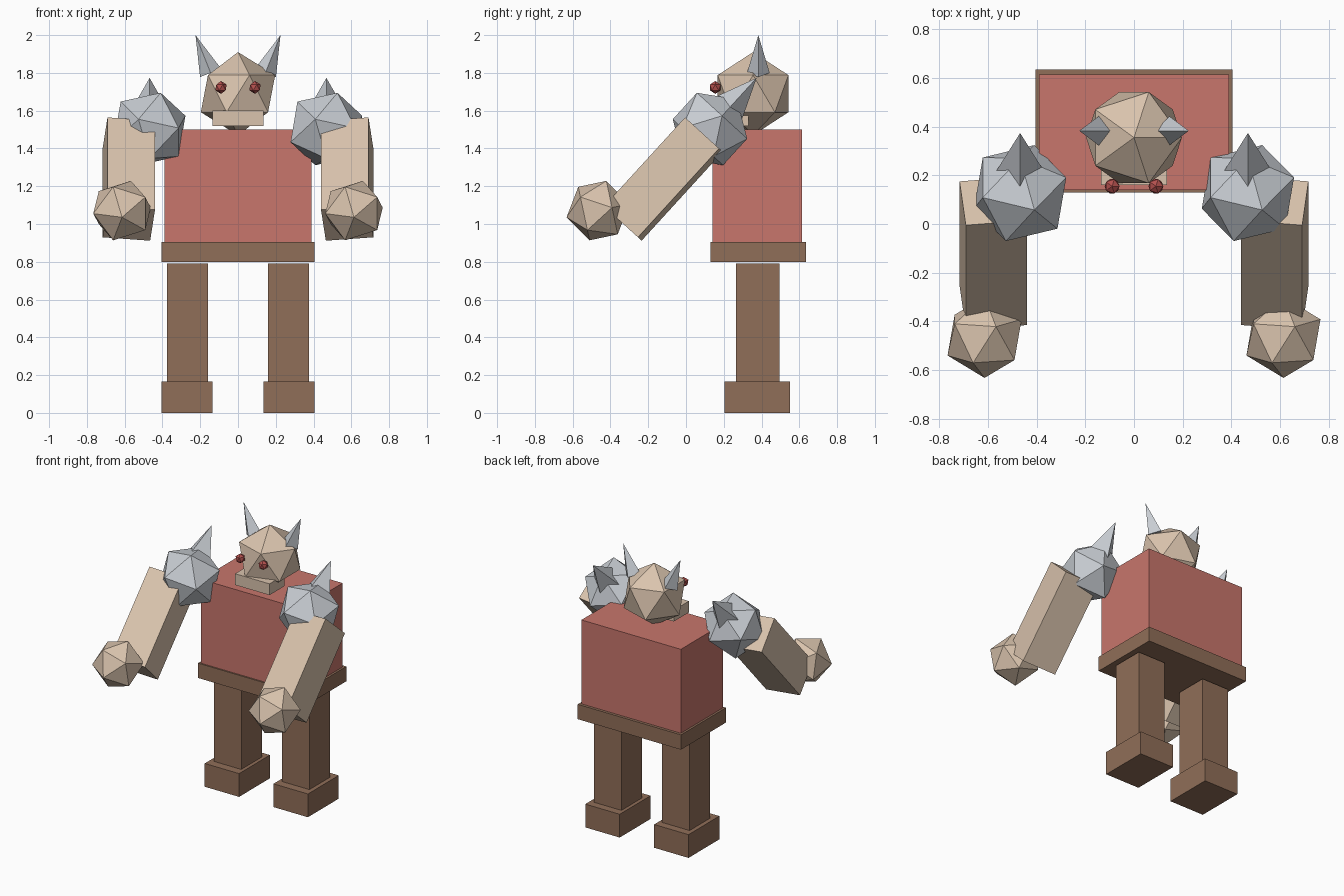
import bpy
from math import radians
from mathutils import Matrix, Vector

if "Cube" in bpy.data.objects:
    bpy.data.objects.remove(bpy.data.objects["Cube"], do_unlink=True)


def material(name, rgb):
    mat = bpy.data.materials.new(name)
    mat.use_nodes = True
    colour = (*rgb, 1)
    mat.diffuse_color = colour
    mat.node_tree.nodes["Principled BSDF"].inputs["Base Color"].default_value = colour
    return mat


skin = material("tan skin", (0.70, 0.55, 0.42))
shirt = material("dusty red cloth", (0.58, 0.18, 0.15))
leather = material("brown leather", (0.28, 0.157, 0.098))
steel = material("pale steel", (0.58, 0.61, 0.65))
eye_red = material("eye red", (0.45, 0.08, 0.075))


def finish(name, mat, matrix):
    obj = bpy.context.object
    obj.name = name
    obj.matrix_world = matrix
    obj.data.materials.append(mat)
    return obj


def box(name, mat, low, high):
    low, high = Vector(low), Vector(high)
    bpy.ops.mesh.primitive_cube_add(size=1)
    size = Matrix.Diagonal((*(high - low), 1))
    return finish(name, mat, Matrix.Translation((low + high) / 2) @ size)


def ball(name, mat, centre, radius, tilt=0):
    bpy.ops.mesh.primitive_ico_sphere_add(subdivisions=1, radius=radius)
    turn = Matrix.Rotation(radians(tilt), 4, "X")
    return finish(name, mat, Matrix.Translation(centre) @ turn)


def spike(name, mat, base, tip, radius):
    base, tip = Vector(base), Vector(tip)
    axis = tip - base
    bpy.ops.mesh.primitive_cone_add(vertices=4, radius1=radius, radius2=0, depth=axis.length)
    # Keep one base corner facing forward or sideways
    turn = Vector((0, 0, 1)).rotation_difference(axis).to_matrix().to_4x4()
    return finish(name, mat, Matrix.Translation((base + tip) / 2) @ turn)


# Trunk
box("torso", shirt, (-0.39, 0.14, 0.90), (0.39, 0.615, 1.50))
box("belt", leather, (-0.405, 0.13, 0.80), (0.405, 0.635, 0.905))

# Head
ball("head", skin, (0, 0.355, 1.69), 0.22)
box("jaw", skin, (-0.135, 0.16, 1.52), (0.135, 0.33, 1.60))

ARM_TILT = -42.4
arm_axis = Matrix.Rotation(radians(ARM_TILT), 3, "X") @ Vector((0, 0, 1))

for side, s in (("left", 1), ("right", -1)):
    # Face details
    ball(side + "_eye", eye_red, (s * 0.09, 0.155, 1.723), 0.034)
    spike(side + "_horn", steel, (s * 0.145, 0.383, 1.80), (s * 0.225, 0.383, 2.0), 0.06)

    # Leg and foot
    leg_x = sorted((s * 0.16, s * 0.375))
    foot_x = sorted((s * 0.135, s * 0.405))
    box(side + "_leg", leather, (leg_x[0], 0.265, 0.165), (leg_x[1], 0.495, 0.79))
    box(side + "_foot", leather, (foot_x[0], 0.205, 0), (foot_x[1], 0.55, 0.165))

    # Raised arm, rolled slightly about its own length
    bpy.ops.mesh.primitive_cube_add(size=1)
    turn = (Matrix.Rotation(radians(ARM_TILT), 4, "X")
            @ Matrix.Rotation(radians(-6 * s), 4, "Z"))
    finish(side + "_arm", skin, Matrix.Translation((s * 0.578, -0.12, 1.238)) @ turn
           @ Matrix.Diagonal((0.253, 0.245, 0.637, 1)))
    ball(side + "_fist", skin, (s * 0.614, -0.466, 1.071), 0.17, -78)

    # Spiked shoulder armour
    shoulder = Vector((s * 0.468, 0.127, 1.503))
    ball(side + "_shoulder_guard", steel, shoulder, 0.212, ARM_TILT)
    spike(side + "_shoulder_spike", steel, shoulder + arm_axis * 0.13,
          shoulder + arm_axis * 0.366, 0.1)
